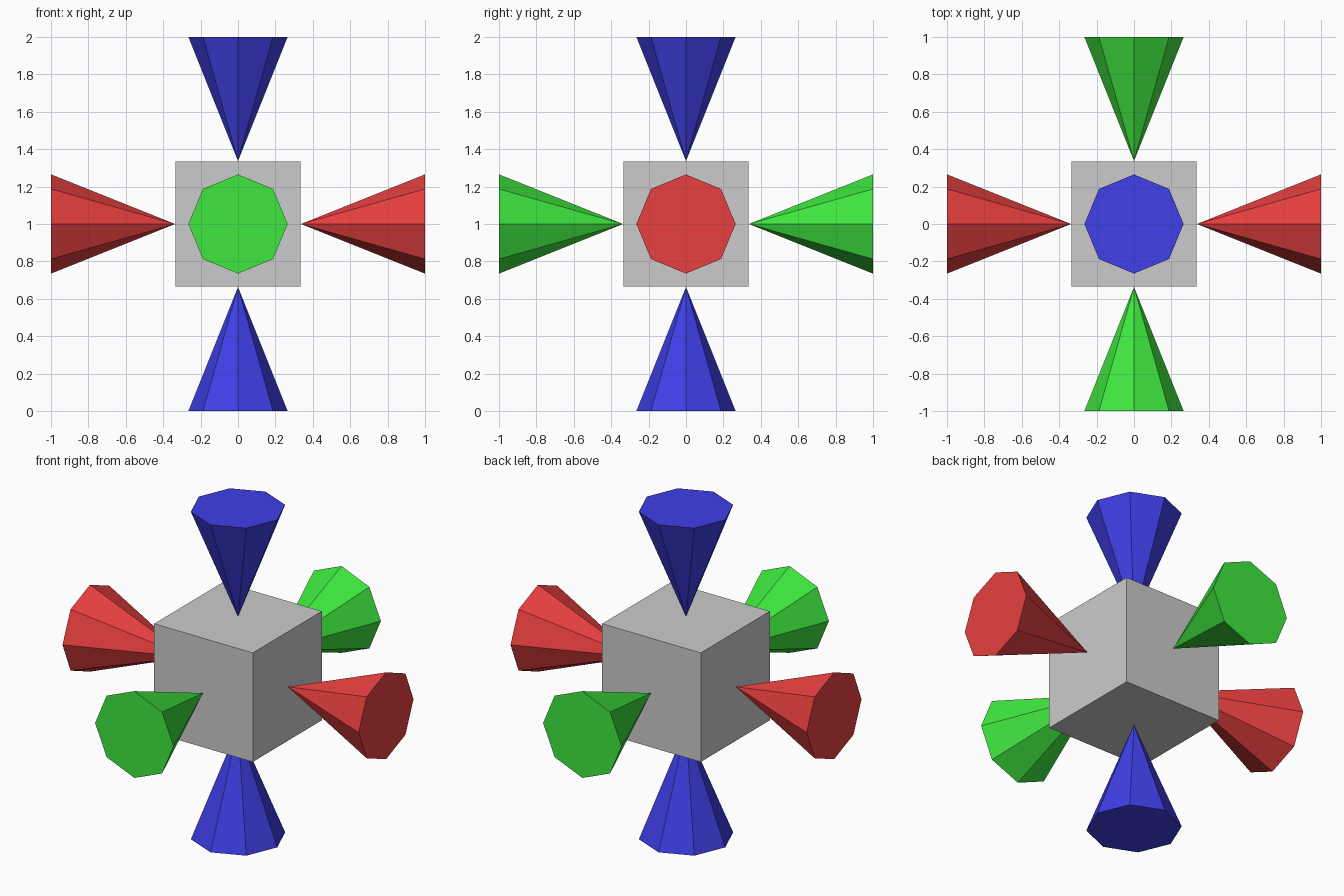
import bpy
from mathutils import Vector

if "Cube" in bpy.data.objects:
    bpy.data.objects.remove(bpy.data.objects["Cube"])

CENTRE = Vector((0, 0, 1))
HALF = 0.333      # half the cube edge
TIP = 0.337       # distance of cone tips from the centre
RADIUS = 0.265

# Central cube
bpy.ops.mesh.primitive_cube_add(size=2 * HALF, location=CENTRE)
bpy.context.object.name = "centre_cube"


def material(name, colour):
    mat = bpy.data.materials.new(name)
    mat.diffuse_color = (*colour, 1)
    mat.use_nodes = True
    mat.node_tree.nodes["Principled BSDF"].inputs["Base Color"].default_value = mat.diffuse_color
    return mat


def cone(name, direction, mat):
    """Eight-sided cone with its tip at the cube and its base facing outward."""
    d = Vector(direction)
    bpy.ops.mesh.primitive_cone_add(
        vertices=8, radius1=RADIUS, radius2=0, depth=1 - TIP,
        location=CENTRE + d * (1 + TIP) / 2,
        rotation=Vector((0, 0, 1)).rotation_difference(-d).to_euler())
    obj = bpy.context.object
    obj.name = name
    obj.data.materials.append(mat)


# One pair of cones per axis
red = material("red", (0.8, 0.05, 0.05))
green = material("green", (0.05, 0.8, 0.05))
blue = material("blue", (0.05, 0.05, 0.8))

cone("right_cone", (1, 0, 0), red)
cone("left_cone", (-1, 0, 0), red)
cone("back_cone", (0, 1, 0), green)
cone("front_cone", (0, -1, 0), green)
cone("top_cone", (0, 0, 1), blue)
cone("bottom_cone", (0, 0, -1), blue)
